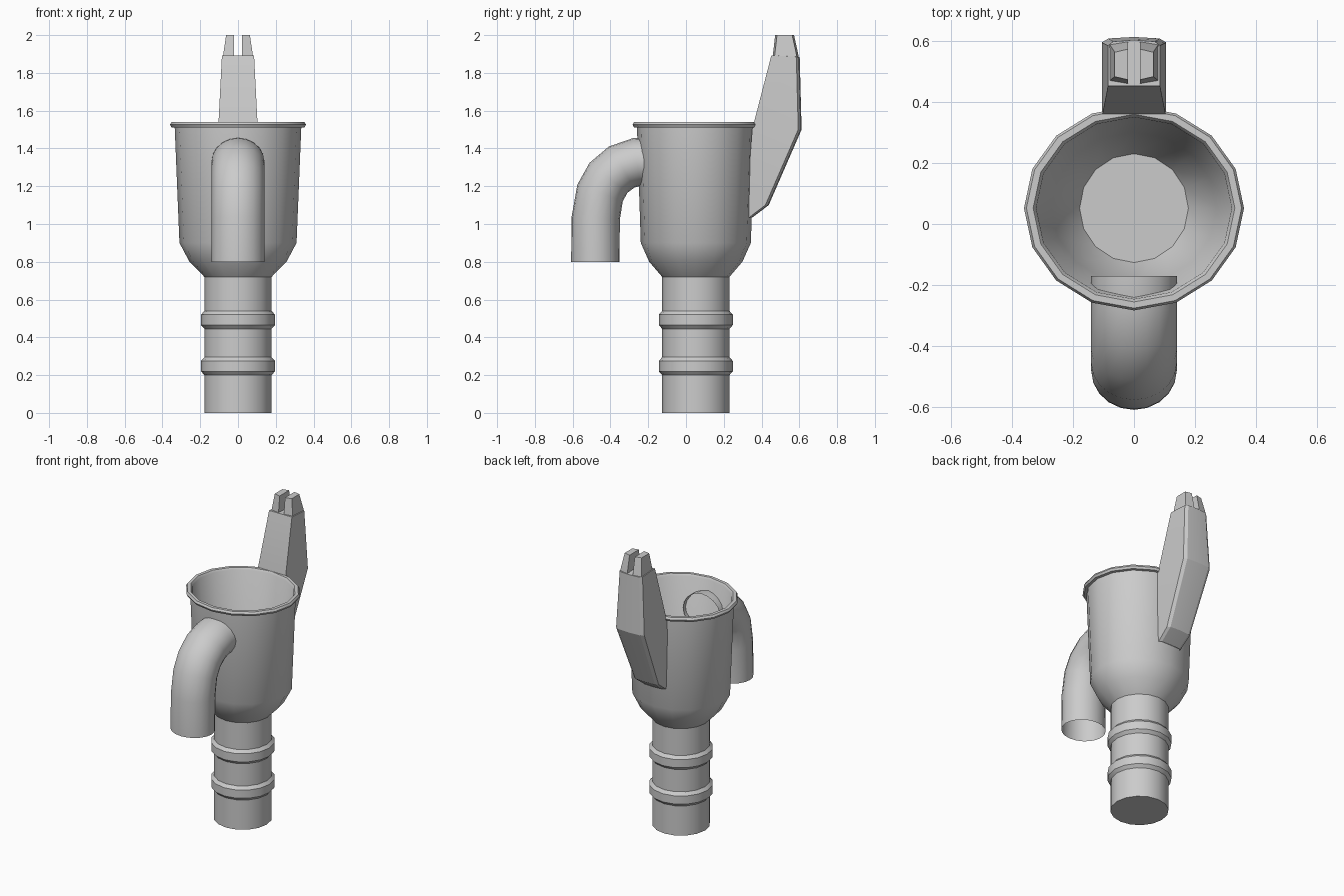
import bpy, bmesh, math

if "Cube" in bpy.data.objects:
    bpy.data.objects.remove(bpy.data.objects["Cube"])

SIDES = 16
CY = 0.052  # y of the cup axis


def finish(name, rings, cap_start=True, cap_end=True, angle=35):
    """Loft a list of equal-length vertex rings into one object."""
    bm = bmesh.new()
    vr = [[bm.verts.new(p) for p in ring] for ring in rings]
    n = len(vr[0])
    for a, b in zip(vr, vr[1:]):
        for i in range(n):
            j = (i + 1) % n
            bm.faces.new((a[i], a[j], b[j], b[i]))
    if cap_start:
        bm.faces.new(vr[0][::-1])
    if cap_end:
        bm.faces.new(vr[-1])
    if cap_start and cap_end:
        bmesh.ops.recalc_face_normals(bm, faces=bm.faces[:])
    me = bpy.data.meshes.new(name)
    bm.to_mesh(me)
    bm.free()
    ob = bpy.data.objects.new(name, me)
    bpy.context.collection.objects.link(ob)
    bpy.ops.object.select_all(action='DESELECT')
    ob.select_set(True)
    bpy.context.view_layer.objects.active = ob
    bpy.ops.object.shade_smooth_by_angle(angle=math.radians(angle))
    return ob


def circle(n):
    return [(math.cos(2 * math.pi * i / n), math.sin(2 * math.pi * i / n)) for i in range(n)]


# Cup with ribbed hose stem: (radius, z, y squash) from base, over the rim, to the inner floor
stem = [(0.178, 0, 1)]
for z in (0.25, 0.495):
    stem += [(0.178, z - 0.05, 1), (0.196, z - 0.03, 1), (0.196, z + 0.025, 1), (0.178, z + 0.045, 1)]
stem += [(0.178, 0.72, 1)]
bowl = [(0.257, 0.80, 0.96), (0.31, 0.90, 0.94), (0.335, 1.51, 0.93)]
rim = [(0.352, 1.512, 0.93), (0.36, 1.526, 0.93), (0.352, 1.54, 0.93), (0.33, 1.54, 0.93), (0.32, 1.527, 0.93)]
inside = [(0.27, 0.89, 0.92), (0.178, 0.75, 1)]
finish("cup_body", [[(r * c, CY + r * s * k, z) for c, s in circle(SIDES)]
                    for r, z, k in stem + bowl + rim + inside])

# Bent spout, open at both ends: (y, z, tilt in degrees from vertical)
path = [(-0.48, 0.80, 0), (-0.478, 1.03, 3), (-0.455, 1.165, 20), (-0.41, 1.245, 38),
        (-0.34, 1.302, 58), (-0.26, 1.328, 80), (-0.17, 1.332, 90)]
rings = []
for y, z, deg in path:
    t = math.radians(deg)
    rings.append([(0.14 * c, y + 0.128 * s * math.cos(t), z - 0.128 * s * math.sin(t))
                  for c, s in circle(20)])
finish("spout", rings, False, False)

# Back clip arm: (front y, front z, back y, back z, half width)
stations = [(0.325, 1.055, 0.352, 1.035, 0.085), (0.325, 1.14, 0.438, 1.10, 0.09),
            (0.35, 1.50, 0.612, 1.50, 0.105), (0.452, 1.893, 0.602, 1.885, 0.085)]
rings = []
for fy, fz, by, bz, w in stations:
    rings.append([(-w, fy, fz), (w, fy, fz), (w, by - 0.018, bz), (0.8 * w, by - 0.005, bz),
                  (0, by, bz), (-0.8 * w, by - 0.005, bz), (-w, by - 0.018, bz)])
finish("clip_arm", rings, angle=20)

# Two tapered prongs on top of the clip
for side, name in ((-1, "left_prong"), (1, "right_prong")):
    rings = []
    for z, x0, x1, y0, y1 in ((1.88, 0.02, 0.08, 0.458, 0.597), (1.905, 0.02, 0.077, 0.461, 0.593),
                              (2.0, 0.02, 0.063, 0.472, 0.572)):
        rings.append([(side * x0, y0, z), (side * x1, y0 + 0.01, z),
                      (side * x1, y1 - 0.01, z), (side * x0, y1, z)])
    finish(name, rings, angle=20)
